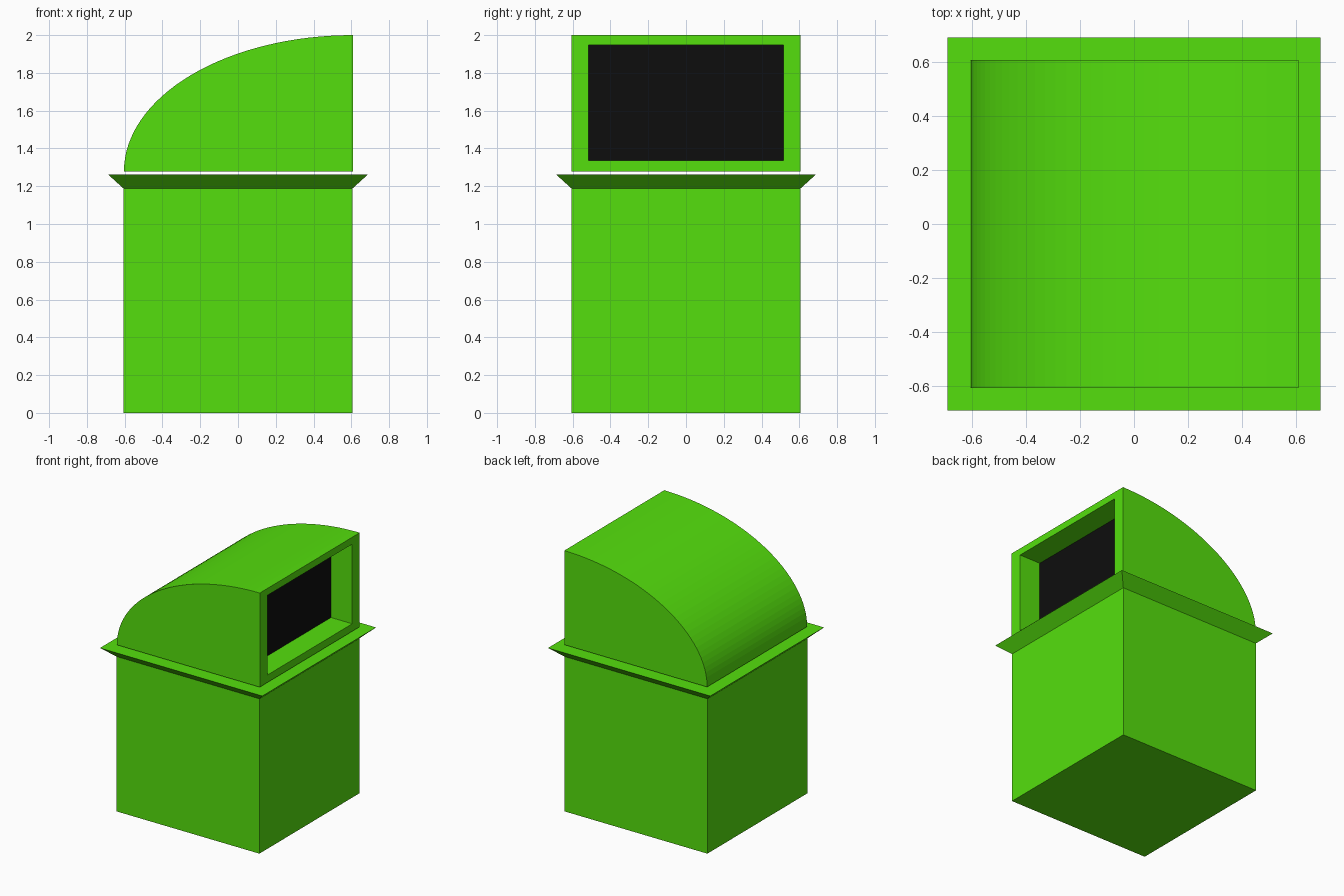
import bpy, bmesh, math

if "Cube" in bpy.data.objects:
    bpy.data.objects.remove(bpy.data.objects["Cube"])


def material(name, color):
    m = bpy.data.materials.new(name)
    m.diffuse_color = (*color, 1)
    m.use_nodes = True
    m.node_tree.nodes["Principled BSDF"].inputs["Base Color"].default_value = m.diffuse_color
    return m


green = material("green_plastic", (0.09, 0.74, 0.004))
black = material("black_opening", (0.004, 0.004, 0.004))


def finish(bm, name, *mats):
    bmesh.ops.recalc_face_normals(bm, faces=bm.faces)
    mesh = bpy.data.meshes.new(name)
    bm.to_mesh(mesh)
    bm.free()
    for m in mats:
        mesh.materials.append(m)
    obj = bpy.data.objects.new(name, mesh)
    bpy.context.collection.objects.link(obj)
    return obj


def square_loft(name, levels, mat):
    """Closed solid through square sections given as (half width, z)."""
    bm = bmesh.new()
    rings = [[bm.verts.new((sx * h, sy * h, z))
              for sx, sy in ((-1, -1), (1, -1), (1, 1), (-1, 1))] for h, z in levels]
    for a, b in zip(rings, rings[1:]):
        for i in range(4):
            j = (i + 1) % 4
            bm.faces.new((a[i], a[j], b[j], b[i]))
    bm.faces.new(rings[0])
    bm.faces.new(rings[-1])
    return finish(bm, name, mat)


HALF = 0.606
RIM_BOTTOM, RIM_TOP = 1.188, 1.263

# Bin body with flared rim
square_loft("bin_body", [(HALF, 0), (HALF, RIM_BOTTOM), (0.689, RIM_TOP)], green)

# Lid: quarter-ellipse profile extruded across y
BACK, FRONT, LID_BOTTOM, LID_TOP, STEPS = -0.604, 0.609, 1.278, 2.0, 32
profile = [(FRONT, LID_BOTTOM)]
for i in range(STEPS + 1):
    t = math.pi / 2 * i / STEPS
    profile.append((FRONT - (FRONT - BACK) * math.sin(t),
                    LID_BOTTOM + (LID_TOP - LID_BOTTOM) * math.cos(t)))
bm = bmesh.new()
side = bm.faces.new([bm.verts.new((x, -HALF, z)) for x, z in profile])
ext = bmesh.ops.extrude_face_region(bm, geom=[side], use_keep_orig=True)
bmesh.ops.translate(bm, vec=(0, 2 * HALF, 0),
                    verts=[e for e in ext["geom"] if isinstance(e, bmesh.types.BMVert)])
bmesh.ops.recalc_face_normals(bm, faces=bm.faces)

# Recessed opening: inset the flat lid face, fit the frame, push the panel in
panel = max(bm.faces, key=lambda f: f.normal.x)
bmesh.ops.inset_region(bm, faces=[panel], thickness=0.05)
mid = (LID_BOTTOM + LID_TOP) / 2
for v in panel.verts:
    v.co.y = math.copysign(0.515, v.co.y)
    v.co.z = 1.947 if v.co.z > mid else 1.336
hole = bmesh.ops.extrude_discrete_faces(bm, faces=[panel])["faces"][0]
rim = list(hole.verts)
bmesh.ops.translate(bm, vec=(-0.18, 0, 0), verts=rim)
hole.material_index = 1
finish(bm, "swing_lid", green, black)
